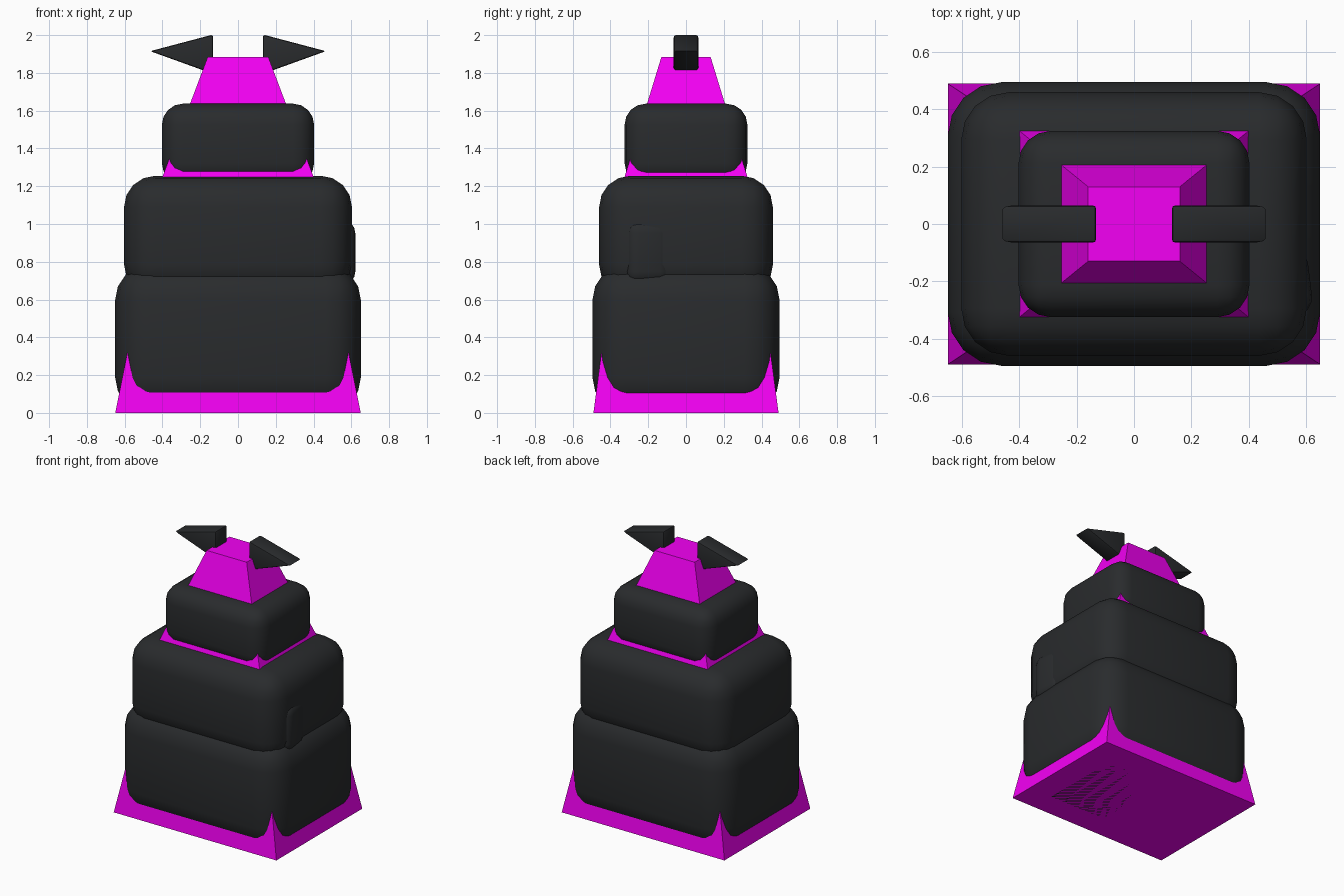
import bpy, bmesh, math

if "Cube" in bpy.data.objects:
    bpy.data.objects.remove(bpy.data.objects["Cube"])


def material(name, color):
    m = bpy.data.materials.new(name)
    m.diffuse_color = color
    m.use_nodes = True
    m.node_tree.nodes["Principled BSDF"].inputs["Base Color"].default_value = m.diffuse_color
    return m


DARK = material("charcoal", (0.022, 0.024, 0.026, 1))
PINK = material("magenta", (0.9, 0.0, 0.9, 1))


def finish(name, bm, mat):
    bmesh.ops.recalc_face_normals(bm, faces=bm.faces)
    mesh = bpy.data.meshes.new(name)
    bm.to_mesh(mesh)
    bm.free()
    mesh.materials.append(mat)
    ob = bpy.data.objects.new(name, mesh)
    bpy.context.collection.objects.link(ob)
    return ob


def soften(ob, width, segments):
    bev = ob.modifiers.new("bevel", "BEVEL")
    bev.width, bev.segments = width, segments
    bev.limit_method = "NONE"
    bpy.ops.object.select_all(action="DESELECT")
    bpy.context.view_layer.objects.active = ob
    ob.select_set(True)
    bpy.ops.object.modifier_apply(modifier="bevel")
    bpy.ops.object.shade_smooth_by_angle(angle=math.radians(40))


def rounded_box(name, center, size, radius, turn=0.0, segments=4):
    bm = bmesh.new()
    bmesh.ops.create_cube(bm, size=1)
    bmesh.ops.scale(bm, vec=size, verts=bm.verts)
    ob = finish(name, bm, DARK)
    soften(ob, radius, segments)
    ob.location = center
    ob.rotation_euler.z = turn
    return ob


# Tapered core: stacked rectangular rings (half width, half depth, height)
bm = bmesh.new()
rings = []
for x, y, z in [(0.65, 0.49, 0), (0.40, 0.325, 1.25), (0.16, 0.13, 1.885)]:
    rings.append([bm.verts.new((sx * x, sy * y, z))
                  for sx, sy in ((-1, -1), (1, -1), (1, 1), (-1, 1))])
for lo, hi in zip(rings, rings[1:]):
    for i in range(4):
        j = (i + 1) % 4
        bm.faces.new((lo[i], lo[j], hi[j], hi[i]))
bm.faces.new(rings[0][::-1])
bm.faces.new(rings[-1])
finish("tapered_core", bm, PINK)

# Three rounded tiers: half width, half depth, bottom, top, edge radius
tiers = {
    "lower_tier": (0.65, 0.495, 0.0, 0.785, 0.186),
    "middle_tier": (0.603, 0.46, 0.62, 1.255, 0.165),
    "upper_tier": (0.403, 0.325, 1.21, 1.637, 0.112),
}
for name, (x, y, lo, hi, r) in tiers.items():
    rounded_box(name, (0, 0, (lo + hi) / 2), (2 * x, 2 * y, hi - lo), r)

# Small bulge on the right side, turned so its back edge sinks in
rounded_box("side_bulge", (0.51, -0.205, 0.85), (0.21, 0.25, 0.345), 0.07,
            turn=math.radians(7))

# Pair of wedge horns
for name, s in (("left_horn", -1), ("right_horn", 1)):
    bm = bmesh.new()
    profile = [(0.465, 1.915), (0.132, 2.003), (0.132, 1.795)]
    face = bm.faces.new([bm.verts.new((s * x, -0.065, z)) for x, z in profile])
    ext = bmesh.ops.extrude_face_region(bm, geom=[face])
    moved = [v for v in ext["geom"] if isinstance(v, bmesh.types.BMVert)]
    bmesh.ops.translate(bm, vec=(0, 0.13, 0), verts=moved)
    soften(finish(name, bm, DARK), 0.012, 2)
